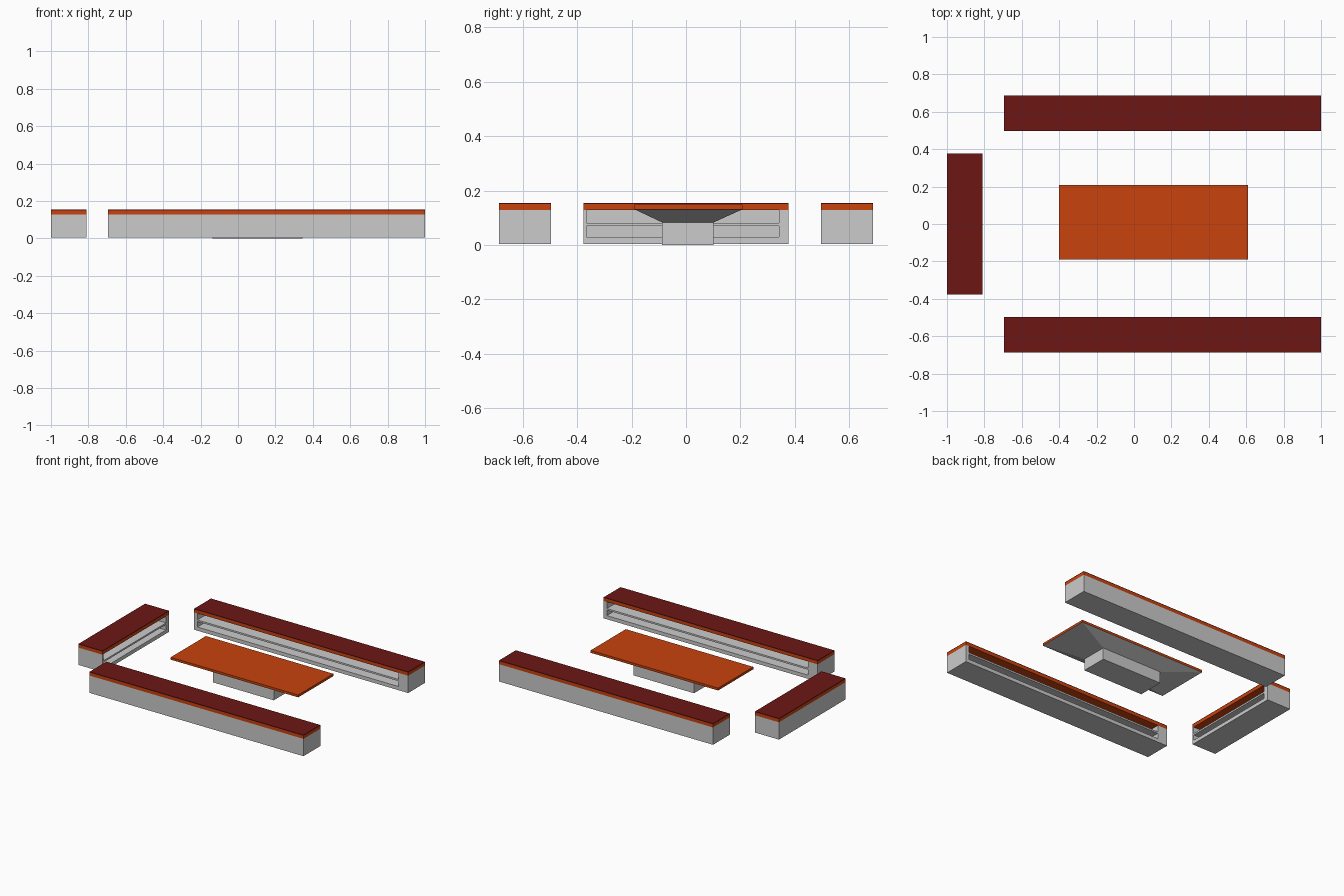
import bpy, bmesh
from math import pi
from mathutils import Matrix, Vector

if "Cube" in bpy.data.objects:
    bpy.data.objects.remove(bpy.data.objects["Cube"])


def material(name, color):
    m = bpy.data.materials.new(name)
    m.diffuse_color = color
    m.use_nodes = True
    m.node_tree.nodes["Principled BSDF"].inputs["Base Color"].default_value = m.diffuse_color
    return m


ORANGE = material("orange", (0.58, 0.055, 0.004, 1))
DARK_RED = material("dark_red", (0.15, 0.008, 0.007, 1))


def box(name, lo, hi, mat=None, place=Matrix(), taper=None):
    """Box from corner to corner; taper = (lo, hi) xy rectangle for the bottom."""
    lo, hi = Vector(lo), Vector(hi)
    bm = bmesh.new()
    bmesh.ops.create_cube(bm, size=1)
    for v in bm.verts:
        low = v.co.z < 0
        a, b = (taper if taper and low else (lo, hi))
        v.co = (b[0] if v.co.x > 0 else a[0],
                b[1] if v.co.y > 0 else a[1],
                lo.z if low else hi.z)
    bm.transform(place)
    me = bpy.data.meshes.new(name)
    bm.to_mesh(me)
    bm.free()
    ob = bpy.data.objects.new(name, me)
    bpy.context.collection.objects.link(ob)
    if mat:
        me.materials.append(mat)
    return ob


def counter(name, length, center, angle, depth=0.19):
    """Counter whose open shelves face local -y before rotation."""
    place = Matrix.Translation((*center, 0)) @ Matrix.Rotation(angle, 4, 'Z')
    x, y = length / 2, depth / 2
    body = box(name + "_body", (-x, -y, 0.004), (x, y, 0.128), None, place)
    # two shelf openings, with a wider panel at one end
    for z0, z1 in ((0.03, 0.069), (0.081, 0.14)):
        cutter = box("shelf_cutter", (-x + 0.015 * length, -y - 0.05, z0),
                     (x - 0.045 * length, y - 0.02, z1), None, place)
        cutter.hide_render = True
        mod = body.modifiers.new("shelf", 'BOOLEAN')
        mod.operation = 'DIFFERENCE'
        mod.solver = 'EXACT'
        mod.object = cutter
        bpy.context.view_layer.objects.active = body
        bpy.ops.object.modifier_apply(modifier=mod.name)
        bpy.data.objects.remove(cutter)
    # worktop: orange band with a thin dark red surface
    box(name + "_band", (-x, -y, 0.128), (x, y, 0.15), ORANGE, place)
    box(name + "_top", (-x, -y, 0.15), (x, y, 0.155), DARK_RED, place)


# counters around three sides, openings facing inward
counter("back_counter", 1.695, (0.1525, 0.592), 0)
counter("front_counter", 1.695, (0.1525, -0.592), pi)
counter("end_counter", 0.753, (-0.905, 0), pi / 2)

# central table: pedestal, flared underside and flat top
box("table_pedestal", (-0.135, -0.088, 0), (0.345, 0.102, 0.083))
box("table_flare", (-0.4, -0.19, 0.083), (0.61, 0.208, 0.131),
    taper=((-0.135, -0.088), (0.345, 0.102)))
box("table_top", (-0.4, -0.19, 0.131), (0.61, 0.208, 0.148), ORANGE)
